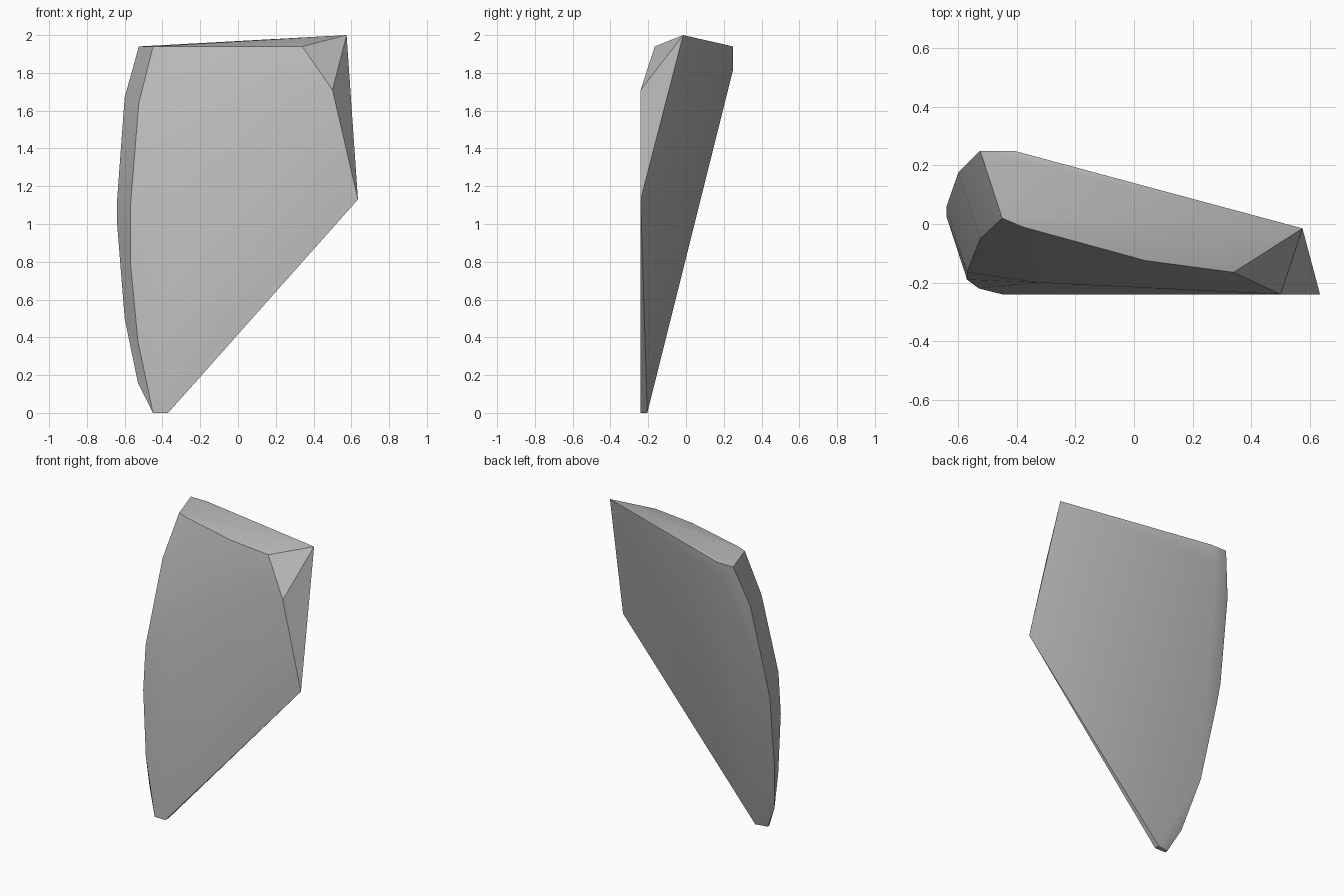
import bpy
import bmesh

cube = bpy.data.objects.get("Cube")
if cube:
    bpy.data.objects.remove(cube, do_unlink=True)

# Stone colour
stone = bpy.data.materials.new("grey stone")
stone.use_nodes = True
grey = (0.5, 0.5, 0.5, 1.0)
stone.diffuse_color = grey
stone.node_tree.nodes["Principled BSDF"].inputs["Base Color"].default_value = grey

# Corners of the convex shard, grouped by the edge they lie on
top_rim = [(0.575, -0.015, 2.0), (0.34, -0.165, 1.94), (0.04, -0.125, 1.94),
           (-0.38, -0.01, 1.94), (-0.45, 0.02, 1.94),
           (-0.525, 0.25, 1.94), (-0.41, 0.25, 1.94)]
chipped_corner = [(0.5, -0.24, 1.71), (0.635, -0.24, 1.13)]
front_bulge = [(-0.33, -0.2, 1.35), (0.05, -0.2, 1.5)]
front_edge = [(-0.525, -0.05, 1.64), (-0.57, -0.165, 1.09),
              (-0.57, -0.19, 0.8), (-0.53, -0.22, 0.38)]
back_edge = [(-0.45, 0.25, 1.82), (-0.6, 0.175, 1.67), (-0.64, 0.06, 1.13),
             (-0.64, 0.025, 1.0), (-0.6, -0.08, 0.5), (-0.53, -0.18, 0.16)]
foot = [(-0.45, -0.24, 0), (-0.45, -0.22, 0), (-0.37, -0.24, 0), (-0.37, -0.205, 0)]

# Shard body as the hull of those corners
bm = bmesh.new()
for corner in top_rim + chipped_corner + front_bulge + front_edge + back_edge + foot:
    bm.verts.new(corner)
hull = bmesh.ops.convex_hull(bm, input=bm.verts)
loose = [v for v in bm.verts if not v.link_faces]
bmesh.ops.delete(bm, geom=loose, context='VERTS')
bmesh.ops.recalc_face_normals(bm, faces=bm.faces)

mesh = bpy.data.meshes.new("stone_shard")
bm.to_mesh(mesh)
bm.free()
mesh.materials.append(stone)
shard = bpy.data.objects.new("stone_shard", mesh)
bpy.context.collection.objects.link(shard)

# Soft faces with crisp broken edges
bpy.ops.object.select_all(action='DESELECT')
shard.select_set(True)
bpy.context.view_layer.objects.active = shard
bpy.ops.object.shade_smooth_by_angle(angle=0.52)
